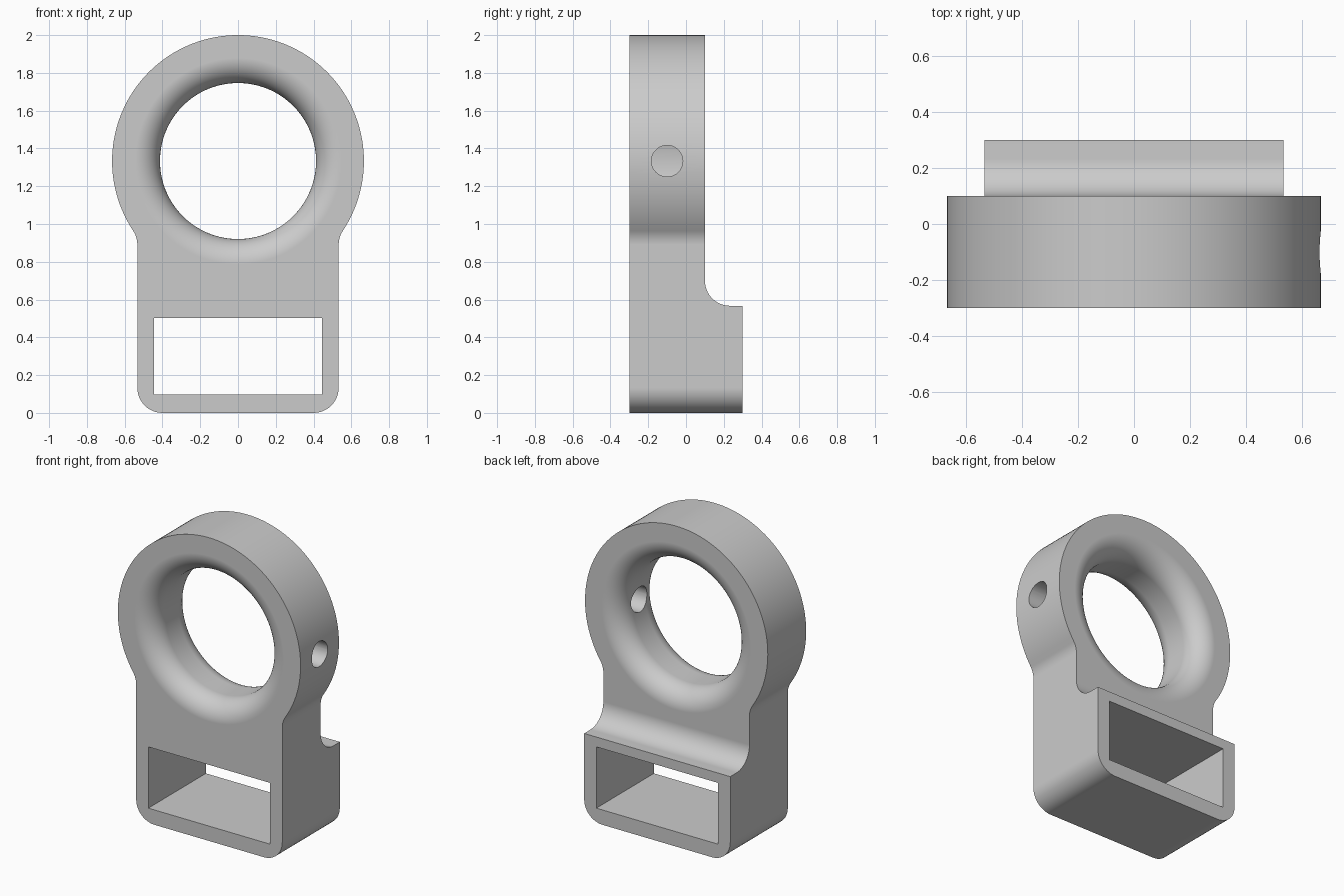
import bpy, bmesh
from math import radians, degrees, cos, sin, sqrt, atan2
from mathutils import Matrix, Vector

if "Cube" in bpy.data.objects:
    bpy.data.objects.remove(bpy.data.objects["Cube"])

# Main dimensions
FRONT, RING_BACK, BACK = -0.3, 0.1, 0.3
RING_Z, RING_R, BORE_R = 4 / 3, 2 / 3, 0.413
HALF_W, FILLET = 0.533, 0.133
BLOCK_TOP = 0.567

grey = bpy.data.materials.new("plain grey")
grey.use_nodes = True
grey.diffuse_color = (0.6, 0.6, 0.6, 1)
grey.node_tree.nodes["Principled BSDF"].inputs["Base Color"].default_value = (0.6, 0.6, 0.6, 1)


def arc(u, v, r, start, end, steps):
    angles = [radians(start + (end - start) * i / steps) for i in range(steps + 1)]
    return [(u + r * cos(a), v + r * sin(a)) for a in angles]


def finish(name, bm):
    bmesh.ops.recalc_face_normals(bm, faces=bm.faces)
    mesh = bpy.data.meshes.new(name)
    bm.to_mesh(mesh)
    bm.free()
    mesh.materials.append(grey)
    obj = bpy.data.objects.new(name, mesh)
    bpy.context.collection.objects.link(obj)
    return obj


def prism(name, outline, axis, low, high):
    """Extrude an outline along x (outline in y, z) or y (outline in x, z)."""
    bm = bmesh.new()
    place = (lambda u, v: (low, u, v)) if axis == "x" else (lambda u, v: (u, low, v))
    face = bm.faces.new([bm.verts.new(place(u, v)) for u, v in outline])
    grown = bmesh.ops.extrude_face_region(bm, geom=[face])["geom"]
    shift = Vector((high - low, 0, 0)) if axis == "x" else Vector((0, high - low, 0))
    bmesh.ops.translate(bm, vec=shift, verts=[g for g in grown if isinstance(g, bmesh.types.BMVert)])
    return finish(name, bm)


def lathe(name, profile, z, steps):
    """Spin a (radius, y) profile around a y-directed axis at height z."""
    bm = bmesh.new()
    verts = [bm.verts.new((r, y, z)) for r, y in profile]
    edges = [bm.edges.new(pair) for pair in zip(verts, verts[1:])]
    bmesh.ops.spin(bm, geom=verts + edges, cent=(0, 0, z), axis=(0, 1, 0),
                   angle=radians(360), steps=steps)
    bmesh.ops.remove_doubles(bm, verts=bm.verts, dist=0.0001)
    return finish(name, bm)


def cut(target, cutter):
    cutter.hide_render = True
    mod = target.modifiers.new("cut", "BOOLEAN")
    mod.operation, mod.solver, mod.object = "DIFFERENCE", "EXACT", cutter
    bpy.context.view_layer.objects.active = target
    bpy.ops.object.modifier_apply(modifier=mod.name)
    bpy.data.objects.remove(cutter)


# Body: rounded foot, necks blended into the round ring
neck_x = HALF_W + FILLET
neck_drop = sqrt((RING_R + FILLET) ** 2 - neck_x ** 2)
neck_angle = degrees(atan2(neck_drop, neck_x))
half = arc(HALF_W - FILLET, FILLET, FILLET, -90, 0, 12)
half += arc(neck_x, RING_Z - neck_drop, FILLET, 180, 180 - neck_angle, 8)
half += arc(0, RING_Z, RING_R, -neck_angle, 90, 48)[1:]
outline = half + [(-x, z) for x, z in reversed(half[:-1])]
body = prism("ring_bracket", outline, "y", FRONT, BACK)

# Step behind the ring, with a concave fillet down to the block top
step = arc(RING_BACK + FILLET, BLOCK_TOP + FILLET, FILLET, 180, 270, 16)
step += [(0.5, BLOCK_TOP), (0.5, 2.2), (RING_BACK, 2.2)]
cut(body, prism("step_cutter", step, "x", -1, 1))

# Bore with rounded lips on both sides
lip = BORE_R + FILLET
bore = [(0, FRONT - 0.1), (lip, FRONT - 0.1)]
bore += arc(lip, FRONT + FILLET, FILLET, 270, 180, 16)
bore += arc(lip, RING_BACK - FILLET, FILLET, 180, 90, 16)
bore += [(lip, RING_BACK + 0.1), (0, RING_BACK + 0.1)]
cut(body, lathe("bore_cutter", bore, RING_Z, 128))

# Rectangular slot through the foot
slot = [(-0.444, 0.098), (0.444, 0.098), (0.444, 0.502), (-0.444, 0.502)]
cut(body, prism("slot_cutter", slot, "y", -0.5, 0.5))

# Set screw hole on the left side of the ring
screw = arc(-0.1, RING_Z, 0.083, 0, 360, 40)[:-1]
cut(body, prism("screw_hole_cutter", screw, "x", 0.2, 0.9))

# Smooth shading with crisp edges and flat-looking planes
bpy.ops.object.select_all(action="DESELECT")
body.select_set(True)
bpy.context.view_layer.objects.active = body
bpy.ops.object.shade_smooth_by_angle(angle=radians(30))
weighted = body.modifiers.new("flat planes", "WEIGHTED_NORMAL")
weighted.keep_sharp = True
